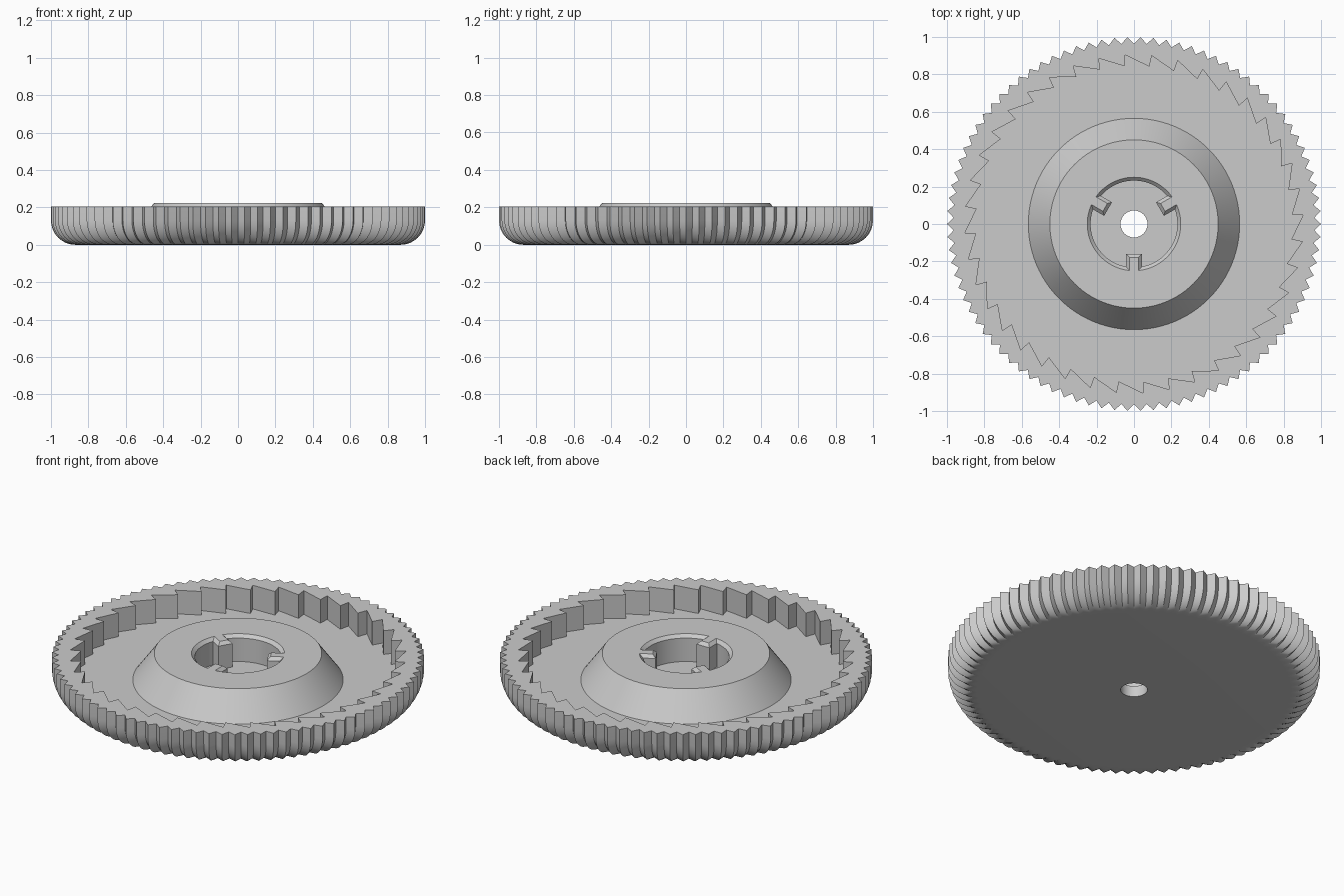
import bpy, bmesh
from math import sin, cos, pi, radians, asin, sqrt

cube = bpy.data.objects.get("Cube")
if cube:
    bpy.data.objects.remove(cube, do_unlink=True)

grey = bpy.data.materials.new("light grey")
grey.use_nodes = True
colour = (0.6, 0.6, 0.6, 1)
grey.diffuse_color = colour
grey.node_tree.nodes["Principled BSDF"].inputs["Base Color"].default_value = colour

RIM_TOP, HUB_TOP, FLOOR = 0.205, 0.222, 0.065


def polar(r, a):
    return r * cos(a), r * sin(a)


def circle(r, n=96):
    return [polar(r, 2 * pi * i / n) for i in range(n)]


def grip_outline(inset, teeth=90, depth=0.035):
    """Symmetric V teeth around the outside of the wheel."""
    return [polar(1 - inset - depth * (i % 2), pi * i / teeth) for i in range(2 * teeth)]


def ratchet_outline(teeth=40, tip=0.905, root=0.845):
    """Saw teeth that line the inside of the rim."""
    pts = []
    for i in range(teeth):
        a = radians(3) + 2 * pi * i / teeth
        pts += [polar(tip, a), polar(root, a + radians(0.4))]
    return pts


def keyed_bore(grow, r=0.232, half=0.042, end=0.16, steps=28):
    """Round bore with three keys pointing inward; grow widens the opening."""
    r, half, end = r + grow, half - grow, end + grow
    gap = asin(half / r)
    pts = []
    for k in range(3):
        a = radians(30) + k * 2 * pi / 3
        for along, side in ((end, -half), (end, half)):
            pts.append((along * cos(a) - side * sin(a), along * sin(a) + side * cos(a)))
        span = 2 * pi / 3 - 2 * gap
        pts += [polar(r, a + gap + span * i / steps) for i in range(steps + 1)]
    return pts


def add_loop(bm, outline, z):
    verts = [bm.verts.new((x, y, z)) for x, y in outline]
    return verts


def wall(bm, a, b):
    n = len(a)
    for i in range(n):
        j = (i + 1) % n
        bm.faces.new((a[i], a[j], b[j], b[i]))


def cap(bm, *loops):
    """Fill the flat area between an outer loop and an inner loop."""
    edges = []
    for loop in loops:
        for i, v in enumerate(loop):
            w = loop[(i + 1) % len(loop)]
            edges.append(bm.edges.get((v, w)) or bm.edges.new((v, w)))
    bmesh.ops.triangle_fill(bm, use_beauty=True, use_dissolve=False, edges=edges)


def finish(bm, name):
    bmesh.ops.recalc_face_normals(bm, faces=bm.faces[:])
    mesh = bpy.data.meshes.new(name)
    bm.to_mesh(mesh)
    bm.free()
    mesh.materials.append(grey)
    obj = bpy.data.objects.new(name, mesh)
    bpy.context.collection.objects.link(obj)
    bpy.ops.object.select_all(action="DESELECT")
    obj.select_set(True)
    bpy.context.view_layer.objects.active = obj
    bpy.ops.object.shade_smooth_by_angle(angle=radians(25))


# Toothed wheel: rounded lower edge, grip teeth, ratchet pocket, centre hole
bm = bmesh.new()
ROUND, STEPS = 0.13, 8
rings = []
for s in range(STEPS + 1):
    t = pi / 2 * s / STEPS
    rings.append(add_loop(bm, grip_outline(ROUND * (1 - sin(t))), ROUND * (1 - cos(t))))
rings.append(add_loop(bm, grip_outline(0), RIM_TOP))
for low, high in zip(rings, rings[1:]):
    wall(bm, low, high)
pocket_top = add_loop(bm, ratchet_outline(), RIM_TOP)
pocket_low = add_loop(bm, ratchet_outline(), FLOOR)
wall(bm, pocket_top, pocket_low)
hole_top = add_loop(bm, circle(0.072, 48), FLOOR)
hole_low = add_loop(bm, circle(0.072, 48), 0)
wall(bm, hole_top, hole_low)
cap(bm, rings[-1], pocket_top)
cap(bm, pocket_low, hole_top)
cap(bm, rings[0], hole_low)
finish(bm, "toothed_wheel")

# Conical hub with a chamfered, keyed bore
bm = bmesh.new()
base = add_loop(bm, circle(0.565), FLOOR)
top = add_loop(bm, circle(0.45), HUB_TOP)
bore_top = add_loop(bm, keyed_bore(0.018), HUB_TOP)
bore_mid = add_loop(bm, keyed_bore(0), HUB_TOP - 0.018)
bore_low = add_loop(bm, keyed_bore(0), FLOOR)
wall(bm, base, top)
wall(bm, bore_top, bore_mid)
wall(bm, bore_mid, bore_low)
cap(bm, top, bore_top)
cap(bm, base, bore_low)
finish(bm, "hub")
